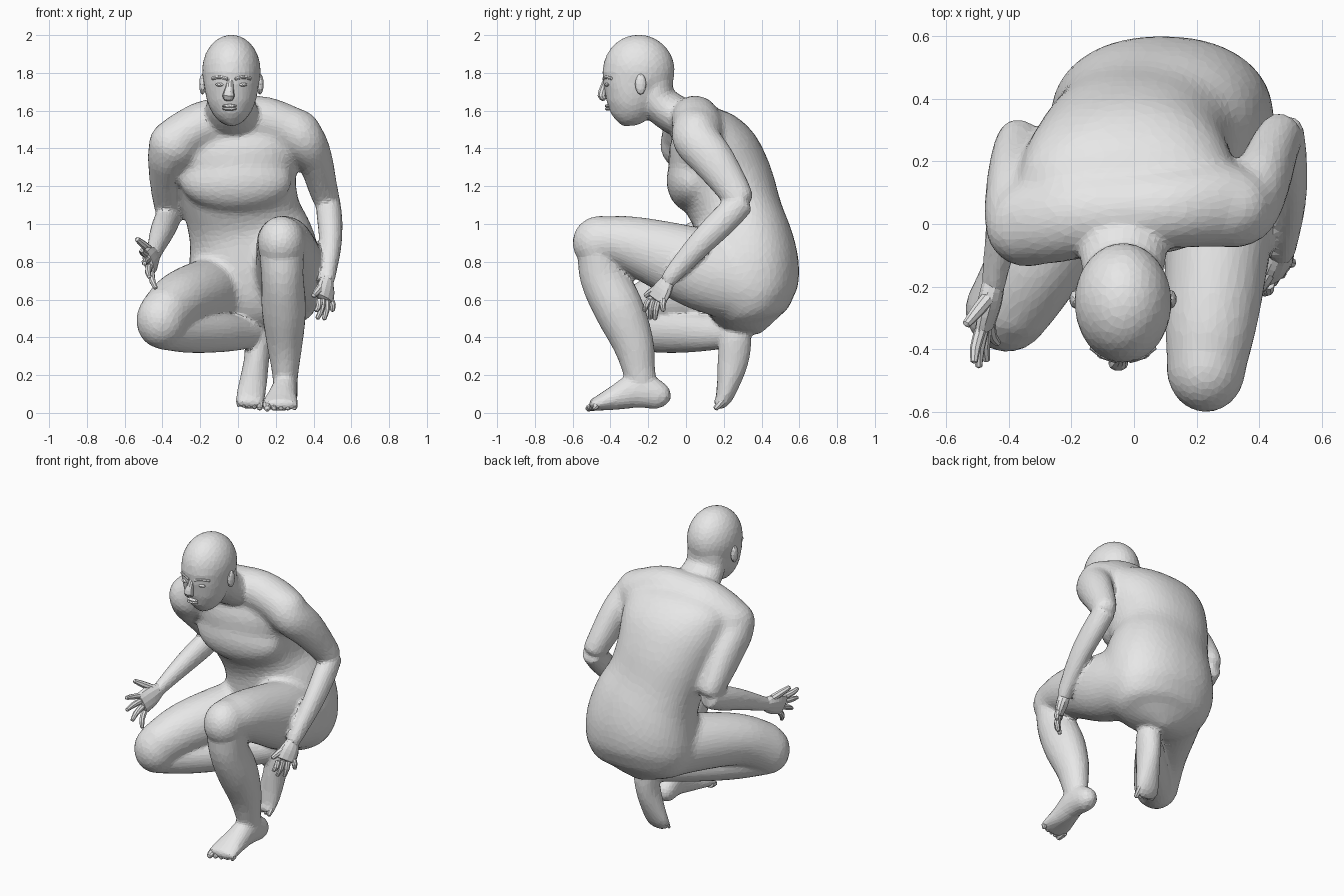
import bpy, bmesh
from mathutils import Vector, Matrix

cube = bpy.data.objects.get("Cube")
if cube:
    bpy.data.objects.remove(cube, do_unlink=True)

skin = bpy.data.materials.new("plain grey")
skin.use_nodes = True
grey = (0.8, 0.8, 0.8, 1)
skin.diffuse_color = grey
for node in skin.node_tree.nodes:
    if node.type == 'BSDF_PRINCIPLED':
        node.inputs["Base Color"].default_value = grey


def smooth_path(rings, steps):
    """Catmull-Rom interpolation of (x, y, z, half width, half depth) rings."""
    pts = [Vector(r) for r in rings]
    pts = [pts[0] * 2 - pts[1]] + pts + [pts[-1] * 2 - pts[-2]]
    out = []
    for a, b, c, d in zip(pts, pts[1:], pts[2:], pts[3:]):
        for k in range(steps):
            t = k / steps
            out.append((b * 2 + (c - a) * t + (a * 2 - b * 5 + c * 4 - d) * t ** 2
                        + (b * 3 - a - c * 3 + d) * t ** 3) * 0.5)
    return out + [pts[-2]]


def bulge(value, power):
    return abs(value) ** power * (1 if value > 0 else -1)


def loft(bm, rings, side=(1, 0, 0), sides=20, steps=4, power=1):
    """Closed tube of rings; half width runs along the side axis, low power squares it."""
    path = smooth_path(rings, steps)
    centres = [Vector(p[:3]) for p in path]
    last = len(path) - 1
    loops = []
    for i, p in enumerate(path):
        along = (centres[min(i + 1, last)] - centres[max(i - 1, 0)]).normalized()
        u = Vector(side)
        u = (u - along * u.dot(along)).normalized()
        v = along.cross(u)
        loop = []
        for k in range(sides):
            turn = Matrix.Rotation(6.28319 * k / sides, 2) @ Vector((1, 0))
            loop.append(bm.verts.new(centres[i] + u * bulge(turn.x, power) * p[3]
                                     + v * bulge(turn.y, power) * p[4]))
        loops.append(loop)
    for lo, hi in zip(loops, loops[1:]):
        for k in range(sides):
            n = (k + 1) % sides
            bm.faces.new((lo[k], lo[n], hi[n], hi[k]))
    for loop, end, inner in ((loops[0], 0, 1), (loops[-1], last, last - 1)):
        out = (centres[end] - centres[inner]).normalized()
        pole = bm.verts.new(centres[end] + out * min(path[end][3:]) * 0.5)
        for k in range(sides):
            bm.faces.new((loop[k], loop[(k + 1) % sides], pole))


def ball(bm, centre, radii, detail=3):
    shape = Matrix.Translation(centre) @ Matrix.Diagonal((*radii, 1))
    bmesh.ops.create_icosphere(bm, subdivisions=detail, radius=1, matrix=shape)


def make(name, bm):
    bmesh.ops.recalc_face_normals(bm, faces=bm.faces)
    mesh = bpy.data.meshes.new(name)
    bm.to_mesh(mesh)
    bm.free()
    mesh.materials.append(skin)
    obj = bpy.data.objects.new(name, mesh)
    bpy.context.collection.objects.link(obj)
    return obj


def fuse(obj, passes, keep):
    """Merge overlapping parts into one skin, soften the joins and thin the mesh."""
    merge = obj.modifiers.new("merge", 'REMESH')
    merge.mode = 'VOXEL'
    merge.voxel_size = 0.012
    soften = obj.modifiers.new("soften", 'SMOOTH')
    soften.factor = 0.5
    soften.iterations = passes
    facet = obj.modifiers.new("facet", 'DECIMATE')
    facet.ratio = keep
    bpy.ops.object.select_all(action='DESELECT')
    obj.select_set(True)
    bpy.context.view_layer.objects.active = obj
    bpy.ops.object.convert(target='MESH')


core = bmesh.new()

# Torso, leaning forward from the pelvis to the shoulders
loft(core, [(.08, .37, .455, .16, .10), (.08, .355, .51, .29, .19), (.085, .335, .62, .35, .25),
            (.09, .33, .76, .355, .27), (.07, .31, .90, .335, .26), (.03, .275, 1.04, .305, .24),
            (-.005, .215, 1.20, .315, .255), (-.02, .145, 1.36, .345, .25),
            (-.02, .09, 1.48, .34, .20), (-.02, .05, 1.56, .25, .12)], sides=32, power=.9)
ball(core, (-.01, .03, 1.23), (.30, .135, .17))       # chest

# Shoulder girdle, running down from the neck to both shoulders
loft(core, [(-.36, 0, 1.415, .13, .125), (-.28, .01, 1.475, .14, .125), (-.16, .03, 1.53, .14, .13),
            (-.02, .04, 1.555, .13, .12), (.12, .05, 1.555, .13, .125), (.24, .06, 1.515, .135, .125),
            (.32, .065, 1.465, .13, .125)], (0, 1, 0))
ball(core, (.315, .055, 1.475), (.13, .125, .135))
ball(core, (-.34, -.01, 1.42), (.135, .13, .135))

# Upper arms
loft(core, [(.26, .05, 1.52, .12, .12), (.345, .05, 1.45, .115, .125), (.405, .135, 1.35, .095, .118),
            (.447, .24, 1.20, .08, .095), (.475, .29, 1.11, .072, .082)])
loft(core, [(-.27, 0, 1.48, .12, .11), (-.355, 0, 1.40, .12, .125), (-.383, .11, 1.28, .092, .118),
            (-.378, .22, 1.14, .078, .095), (-.365, .275, 1.05, .07, .082)])

# Thighs: left raised to the knee, right sloping down
loft(core, [(.27, .32, .68, .18, .21), (.275, .08, .76, .185, .217), (.26, -.15, .845, .165, .18),
            (.243, -.33, .90, .148, .147), (.23, -.46, .91, .127, .127)])
ball(core, (.23, -.457, .90), (.13, .148, .147))
loft(core, [(-.08, .32, .65, .17, .19), (-.20, .08, .63, .172, .174), (-.31, -.12, .59, .157, .157),
            (-.40, -.27, .505, .137, .152)])
ball(core, (-.405, -.275, .49), (.137, .137, .154))

core = make("core", core)
fuse(core, 32, 1)

# The softened core is joined by the finer limbs and the head
body = bmesh.new()
body.from_mesh(core.data)
bpy.data.objects.remove(core, do_unlink=True)

# Neck, skull and jaw
HEAD = -.035
loft(body, [(-.03, .03, 1.53, .17, .10), (HEAD, -.07, 1.585, .145, .105),
            (HEAD, -.155, 1.66, .128, .10), (HEAD, -.175, 1.78, .125, .105)])
ball(body, (HEAD, -.25, 1.81), (.155, .19, .192), 4)
loft(body, [(HEAD, -.27, 1.80, .15, .174), (HEAD, -.28, 1.70, .14, .157),
            (HEAD, -.30, 1.62, .117, .128), (HEAD, -.32, 1.565, .08, .09),
            (HEAD, -.33, 1.54, .05, .055)], sides=28)

# Forearms
loft(body, [(.475, .30, 1.12, .066, .07), (.485, .21, 1.03, .067, .077), (.49, .08, .90, .06, .068),
            (.477, -.06, .745, .045, .05), (.467, -.10, .69, .04, .04)])
loft(body, [(-.365, .285, 1.04, .066, .07), (-.385, .18, 1.0, .067, .077), (-.41, .03, .94, .06, .066),
            (-.44, -.14, .86, .043, .048), (-.45, -.21, .825, .037, .042)])

# Left shin and flat foot
loft(body, [(.23, -.46, .88, .12, .117), (.235, -.435, .72, .112, .127), (.243, -.355, .55, .118, .132),
            (.247, -.28, .37, .096, .11), (.25, -.248, .22, .071, .086), (.25, -.225, .10, .06, .08)])
loft(body, [(.25, -.10, .075, .045, .045), (.25, -.14, .09, .063, .073), (.25, -.25, .12, .068, .094),
            (.235, -.36, .085, .079, .07), (.225, -.45, .055, .094, .044), (.225, -.50, .04, .09, .03)])

# Right shin, lying level, and the foot up on its toes
loft(body, [(-.40, -.27, .44, .10, .105), (-.26, -.13, .43, .10, .113), (-.10, .03, .425, .09, .105),
            (.03, .17, .42, .07, .085), (.10, .25, .42, .06, .065)])
loft(body, [(.105, .285, .46, .055, .05), (.108, .265, .40, .07, .083), (.098, .25, .28, .067, .083),
            (.08, .225, .16, .074, .062), (.065, .20, .08, .077, .045), (.06, .17, .04, .068, .03)])

body = make("body", body)
fuse(body, 6, .12)


def digit(bm, base, tip, thick, bend=(0, 0, 0)):
    base, tip = Vector(base), Vector(tip)
    mid = base.lerp(tip, .5) + Vector(bend)
    loft(bm, [(*base, thick, thick), (*mid, thick * .9, thick * .9),
              (*tip, thick * .6, thick * .6)], (.6, .5, .4), 8, 2)


def hand(name, wrist, knuckles, spread, tips, thumb_tip, bend):
    """Flat palm, four fingers fanned along the spread axis, and a thumb."""
    bm = bmesh.new()
    wrist, knuckles, spread = Vector(wrist), Vector(knuckles), Vector(spread)
    half = spread.length / 2
    loft(bm, [(*wrist, half * .55, .036), (*wrist.lerp(knuckles, .5), half * .95, .036),
              (*knuckles, half * 1.02, .024)], spread, 12, 3)
    for i, tip in enumerate(tips):
        digit(bm, knuckles + spread * (i / 3 - .5) * .75, tip, .019, bend)
    digit(bm, wrist.lerp(knuckles, .35) - spread * .3, thumb_tip, .023)
    make(name, bm)


hand("left_hand", (.468, -.09, .71), (.458, -.155, .60), (.075, .10, .01),
     [(.412, -.22, .54), (.42, -.19, .50), (.455, -.165, .495), (.50, -.12, .54)],
     (.40, -.215, .62), (.008, -.005, 0))
hand("right_hand", (-.447, -.18, .84), (-.475, -.33, .79), (.04, .025, -.135),
     [(-.51, -.44, .86), (-.495, -.455, .79), (-.47, -.435, .72), (-.435, -.38, .66)],
     (-.535, -.32, .92), (-.006, -.006, 0))

# Toes, the big toe on the inner side of each foot
left, right = bmesh.new(), bmesh.new()
for i in range(5):
    thick = .026 if i == 0 else .021 - i * .001
    x = .155 + i * .036
    digit(left, (x, -.47, .04), (x, -.525 + i * .009, .022), thick)
    x = .115 - i * .028
    digit(right, (x, .205, .075), (x, .155 + i * .004, .022 + i * .004), thick * .85)
make("left_toes", left)
make("right_toes", right)

# Face: nose, brows, eyelids, lips and ears
nose = bmesh.new()
loft(nose, [(-.04, -.42, 1.765, .018, .018), (-.045, -.435, 1.72, .022, .022),
            (-.05, -.445, 1.68, .032, .024), (-.05, -.432, 1.662, .026, .016)], sides=10, steps=2)
make("nose", nose)
brows, lids, ears = bmesh.new(), bmesh.new(), bmesh.new()
for s in (-1, 1):
    loft(brows, [(HEAD + s * x, y, z, .01, .011) for x, y, z in
                 ((.02, -.433, 1.768), (.06, -.421, 1.778), (.10, -.391, 1.77))], (0, 0, 1), 8, 2)
    ball(lids, (HEAD + s * .058, -.416, 1.738), (.027, .016, .011), 2)
    ball(ears, (HEAD + s * .152, -.24, 1.74), (.019, .03, .056), 2)
make("brows", brows)
make("eyelids", lids)
make("ears", ears)
lips = bmesh.new()
for z in (1.610, 1.625):
    ball(lips, (HEAD - .01, -.413, z), (.04, .017, .010), 2)
make("lips", lips)
